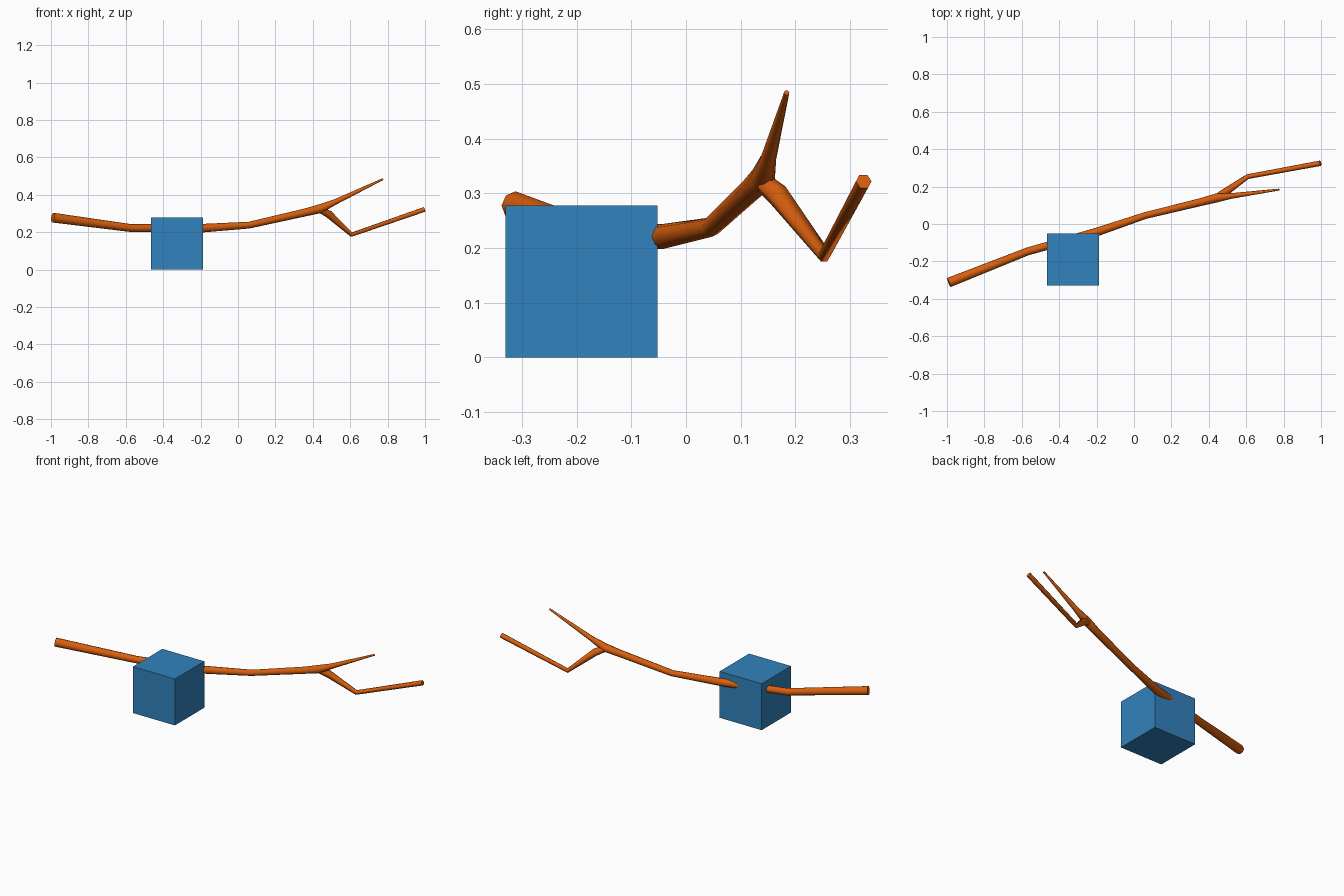
import bpy, bmesh, math
from mathutils import Vector

if "Cube" in bpy.data.objects:
    bpy.data.objects.remove(bpy.data.objects["Cube"])


def material(name, rgb):
    m = bpy.data.materials.new(name)
    m.diffuse_color = (*rgb, 1)
    m.use_nodes = True
    m.node_tree.nodes["Principled BSDF"].inputs["Base Color"].default_value = m.diffuse_color
    return m


bark = material("orange brown", (0.694, 0.114, 0.0044))
blue = material("blue", (0.031, 0.223, 0.509))


def tube(name, path, sides=6):
    """Tapered closed tube through (x, y, z, radius) points."""
    bm = bmesh.new()
    pts = [Vector(p[:3]) for p in path]
    rings = []
    for i, p in enumerate(pts):
        a, b = pts[max(i - 1, 0)], pts[min(i + 1, len(pts) - 1)]
        t = Vector((0, 0, 0))
        if p != a:
            t += (p - a).normalized()
        if b != p:
            t += (b - p).normalized()
        t.normalize()
        u = t.cross(Vector((0, 0, 1))).normalized()
        v = u.cross(t)
        rings.append([bm.verts.new(p + path[i][3] * (
            u * math.cos(math.tau * k / sides) + v * math.sin(math.tau * k / sides)))
            for k in range(sides)])
    for r, s in zip(rings, rings[1:]):
        for k in range(sides):
            j = (k + 1) % sides
            bm.faces.new((r[k], r[j], s[j], s[k]))
    bm.faces.new(rings[0])
    bm.faces.new(rings[-1])
    bmesh.ops.recalc_face_normals(bm, faces=bm.faces)
    me = bpy.data.meshes.new(name)
    bm.to_mesh(me)
    bm.free()
    me.materials.append(bark)
    ob = bpy.data.objects.new(name, me)
    bpy.context.collection.objects.link(ob)
    bpy.ops.object.select_all(action='DESELECT')
    ob.select_set(True)
    bpy.context.view_layer.objects.active = ob
    bpy.ops.object.shade_smooth_by_angle(angle=math.radians(65))


# Main stem with the upper twig
tube("branch", [
    (-0.99, -0.313, 0.278, 0.026), (-0.57, -0.147, 0.222, 0.021),
    (-0.2, -0.043, 0.221, 0.023), (0.06, 0.045, 0.238, 0.018),
    (0.36, 0.118, 0.306, 0.021), (0.44, 0.139, 0.326, 0.024),
    (0.52, 0.15, 0.362, 0.015), (0.775, 0.184, 0.484, 0.005)], 8)

# Lower forked twig
tube("lower_twig", [
    (0.43, 0.135, 0.325, 0.017), (0.485, 0.168, 0.297, 0.021),
    (0.607, 0.253, 0.187, 0.013), (0.997, 0.325, 0.322, 0.0145)])

# Cube around the stem
bpy.ops.mesh.primitive_cube_add(size=0.278, location=(-0.326, -0.191, 0.139))
cube = bpy.context.object
cube.name = "block"
cube.data.materials.append(blue)
